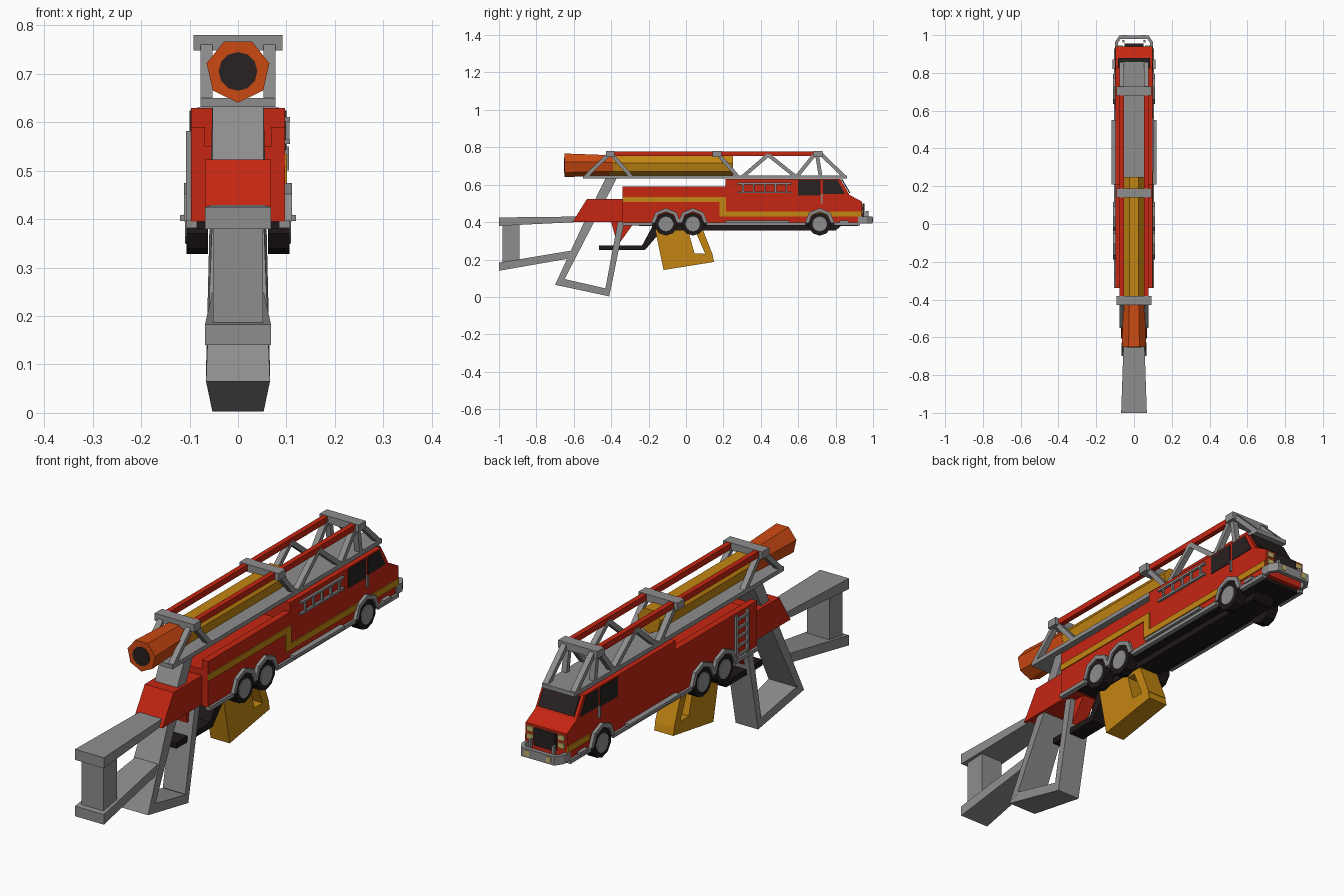
import bpy, bmesh, math
from mathutils import Vector

cube = bpy.data.objects.get("Cube")
if cube:
    bpy.data.objects.remove(cube)


def material(name, r, g, b):
    m = bpy.data.materials.new(name)
    m.use_nodes = True
    m.diffuse_color = (r, g, b, 1)
    m.node_tree.nodes["Principled BSDF"].inputs["Base Color"].default_value = (r, g, b, 1)
    return m


RED = material("fire red", .56, .019, .006)
GREY = material("steel grey", .27, .27, .27)
YELLOW = material("amber yellow", .55, .24, .006)
ORANGE = material("burnt orange", .6, .068, .006)
DARK = material("dark glass", .021, .015, .015)
BLACK = material("black rubber", .014, .009, .009)
LAMP = material("pale lamp", .55, .45, .14)
SIDES = ((1, "left"), (-1, "right"))


def finish(name, bm, mat):
    bmesh.ops.recalc_face_normals(bm, faces=bm.faces)
    mesh = bpy.data.meshes.new(name)
    bm.to_mesh(mesh)
    bm.free()
    mesh.materials.append(mat)
    ob = bpy.data.objects.new(name, mesh)
    bpy.context.collection.objects.link(ob)
    return ob


def loft(name, rings, mat):
    """Skin matching rings of points and cap both ends."""
    bm = bmesh.new()
    rows = [[bm.verts.new(p) for p in ring] for ring in rings]
    for a, b in zip(rows, rows[1:]):
        for i in range(len(a)):
            j = (i + 1) % len(a)
            bm.faces.new((a[i], a[j], b[j], b[i]))
    bm.faces.new(rows[0])
    bm.faces.new(rows[-1])
    return finish(name, bm, mat)


def slab(name, profile, x0, x1, mat):
    """Side profile of (y, z) points extruded across x."""
    return loft(name, [[(x, y, z) for y, z in profile] for x in (x0, x1)], mat)


def tapered(name, profile, half, mat):
    """Symmetric side profile whose half width depends on (y, z)."""
    return loft(name, [[(s * half(y, z), y, z) for y, z in profile] for s in (-1, 1)], mat)


def box(name, x0, x1, y0, y1, z0, z1, mat):
    return slab(name, [(y0, z0), (y1, z0), (y1, z1), (y0, z1)], x0, x1, mat)


def strut(name, a, b, t, x0, x1, mat):
    """Straight bar of thickness t between two (y, z) points."""
    a, b = Vector(a), Vector(b)
    d = (b - a).normalized() * t / 2
    n = Vector((-d.y, d.x))
    return slab(name, [tuple(p) for p in (a - n, b - n, b + n, a + n)], x0, x1, mat)


def round_y(name, ends, z, n, mat):
    """Round part along y from (y, radius) ends, one corner pointing down."""
    angles = [2 * math.pi * i / n for i in range(n)]
    return loft(name, [[(r * math.sin(t), y, z - r * math.cos(t)) for t in angles]
                       for y, r in ends], mat)


def round_x(name, ends, y, z, n, mat):
    angles = [2 * math.pi * (i + .5) / n for i in range(n)]
    return loft(name, [[(x, y + r * math.cos(t), z + r * math.sin(t)) for t in angles]
                       for x, r in ends], mat)


# Truck body: cab, rear bed with trough walls
slab("cab_body", [(.21, .395), (.94, .395), (.94, .51), (.875, .545), (.825, .63), (.21, .63)],
     -.097, .097, RED)
box("rear_body", -.097, .097, -.34, .21, .395, .55, RED)
for s, side in SIDES:
    box(side + "_bed_wall", s * .068, s * .097, -.34, .21, .55, .59, RED)

# Chassis, spine and trigger guard
box("chassis_plate", -.088, .088, -.25, .92, .38, .396, BLACK)
slab("chassis_spine", [(-.2, .39), (-.15, .355), (.8, .355), (.84, .39)], -.05, .05, BLACK)
slab("trigger_guard", [(-.465, .25), (-.22, .25), (-.13, .355), (-.17, .395), (-.235, .275),
                       (-.465, .275)], -.035, .035, BLACK)

# Stock, grip and trigger
slab("stock_block", [(-.607, .4), (-.34, .4), (-.34, .523), (-.53, .523)], -.068, .068, RED)
slab("trigger", [(-.4, .4), (-.275, .4), (-.365, .275)], -.03, .03, RED)


def stock_half(y, z):
    return .068 if y < -.9 else .053


def grip_half(y, z):
    return .066 if .05 < z < .3 else .053


tapered("stock_top_bar", [(-1, .38), (-.59, .4), (-.56, .43), (-1, .425)], stock_half, GREY)
tapered("stock_lower_bar", [(-1, .14), (-.61, .208), (-.6, .25), (-1, .183)], stock_half, GREY)
box("stock_post", -.052, .052, -.98, -.89, .17, .39, GREY)
tapered("grip_rear_bar", [(-.7, .065), (-.652, .09), (-.37, .635), (-.43, .635), (-.545, .4)],
        grip_half, GREY)
tapered("grip_bottom_bar", [(-.7, .065), (-.41, .003), (-.405, .04), (-.66, .098)],
        grip_half, GREY)
tapered("grip_front_bar", [(-.41, .003), (-.33, .4), (-.365, .4), (-.43, .05)], grip_half, GREY)

# Open magazine frame
for name, profile in (
        ("magazine_block", [(-.165, .36), (-.12, .144), (.055, .172), (.045, .235), (.01, .36)]),
        ("magazine_foot", [(.04, .17), (.15, .187), (.14, .23), (.04, .232)]),
        ("magazine_front_bar", [(.055, .34), (.105, .225), (.145, .22), (.09, .36), (.0, .36),
                                (.0, .34)])):
    slab(name, profile, -.045, .045, YELLOW)

# Barrel and muzzle
round_y("barrel", [(-.41, .054), (.25, .054)], .704, 7, YELLOW)
round_y("muzzle", [(-.65, .0665), (-.39, .056)], .707, 7, ORANGE)
round_y("muzzle_bore", [(-.653, .04), (-.648, .04)], .705, 12, DARK)

# Roof ladder: deck, cross bars, red rails and lattice
slab("ladder_deck", [(-.55, .632), (.86, .632), (.86, .65), (-.55, .65)], -.077, .077, GREY)
for name, y in (("rear", -.405), ("middle", .165), ("front", .705)):
    box(name + "_cross_bar", -.092, .092, y - .024, y + .024, .748, .78, GREY)
LATTICE = [((-.54, .64), (-.41, .765)), ((-.29, .64), (-.4, .765)), ((.28, .64), (.17, .765)),
           ((.3, .64), (.44, .76)), ((.44, .76), (.59, .64)), ((.59, .64), (.69, .765)),
           ((.72, .64), (.7, .765)), ((.85, .64), (.715, .77))]
for s, side in SIDES:
    box(side + "_ladder_rail", s * .054, s * .076, -.4, .71, .753, .778, RED)
    for i, (a, b) in enumerate(LATTICE):
        strut(f"{side}_lattice_{i}", a, b, .02, s * .053, s * .077, GREY)

# Wheels, hubs and octagonal arches
for s, side in SIDES:
    for name, y in (("rear", -.107), ("middle", .037), ("front", .715)):
        round_x(f"{side}_{name}_tyre", [(s * .062, .062), (s * .106, .062)], y, .39, 10, BLACK)
        round_x(f"{side}_{name}_hub", [(s * .1, .044), (s * .109, .04)], y, .39, 14, GREY)
        arc = [math.pi * (i / 4) for i in range(5)]
        ring = [(y + r * math.cos(t), .395 + r * math.sin(t))
                for r, ts in ((.08, arc), (.061, arc[::-1])) for t in ts]
        slab(f"{side}_{name}_arch", ring, s * .09, s * .111, GREY)

# Lower trim, running boards, windows, handles and lamps
for s, side in SIDES:
    for i, (y0, y1) in enumerate(((-.34, -.18), (.11, .64), (.79, .93))):
        box(f"{side}_trim_{i}", s * .085, s * .107, y0, y1, .382, .398, GREY)
    box(side + "_running_board", s * .09, s * .12, .21, .55, .396, .409, GREY)
    box(side + "_front_step", s * .09, s * .113, .82, .87, .396, .41, GREY)
    box(side + "_rear_window", s * .095, s * .1, .6, .718, .543, .624, DARK)
    slab(side + "_front_window", [(.733, .55), (.85, .55), (.812, .624), (.733, .624)],
         s * .095, s * .1, DARK)
    box(side + "_door_handle", s * .097, s * .105, .722, .73, .5, .55, GREY)
    for i, z in enumerate((.445, .478)):
        box(f"{side}_headlamp_{i}", s * .058, s * .088, .937, .946, z, z + .022, LAMP)
    box(side + "_bumper_lamp", s * .04, s * .062, .998, 1.0, .402, .424, LAMP)
    box(side + "_bumper_post", s * .05, s * .06, .96, .975, .42, .46, GREY)
slab("windshield", [(.83, .628), (.873, .555), (.878, .558), (.835, .631)], -.085, .085, DARK)
box("grille", -.05, .05, .937, .955, .43, .5, DARK)

# Wrap-around bumper
outer = [(-.1, .92), (-.1, .965), (-.078, .998), (.078, .998), (.1, .965), (.1, .92)]
inner = [(.085, .92), (.085, .96), (.07, .98), (-.07, .98), (-.085, .96), (-.085, .92)]
loft("bumper", [[(x, y, z) for x, y in outer + inner] for z in (.393, .43)], GREY)

# Stepped stripe on the left, short stripe on the right
slab("left_stripe", [(-.34, .508), (.18, .508), (.18, .43), (.64, .43), (.64, .457), (.215, .457),
                     (.215, .535), (-.34, .535)], .095, .101, YELLOW)
box("left_door_stripe", .095, .101, .64, .938, .43, .457, YELLOW)
box("right_door_stripe", -.101, -.095, .79, .938, .43, .457, YELLOW)

# Side rack ladder on the left, climbing ladder on the right
for z in (.555, .602):
    box("rack_ladder_rail", .097, .107, .275, .565, z, z + .009, GREY)
for i in range(5):
    y = .3 + i * .058
    box("rack_ladder_rung", .098, .106, y, y + .009, .56, .605, GREY)
for y in (-.275, -.2):
    box("climbing_ladder_rail", -.107, -.096, y, y + .012, .385, .582, GREY)
for i in range(5):
    z = .405 + i * .038
    box("climbing_ladder_rung", -.105, -.096, -.27, -.195, z, z + .01, GREY)
